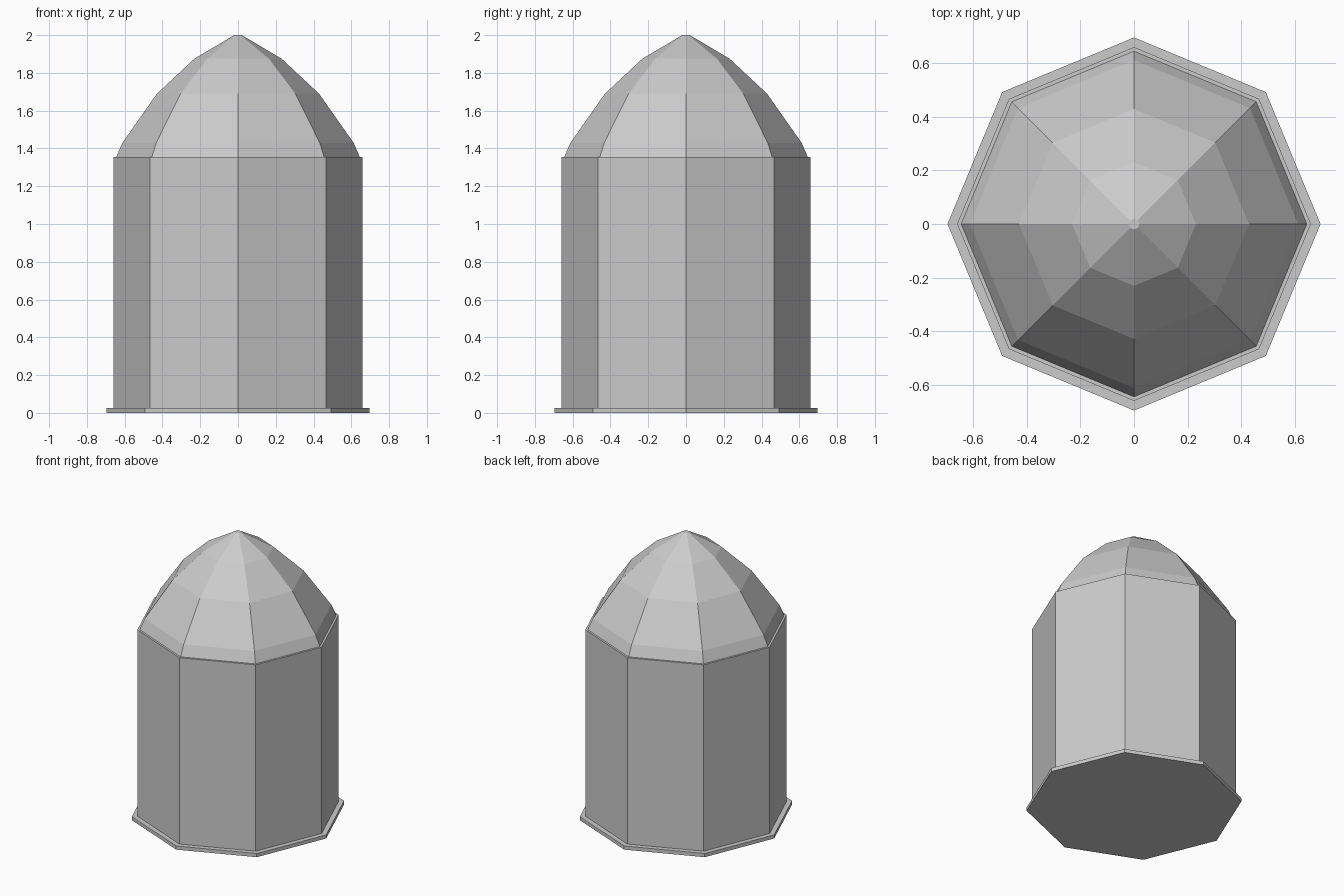
import bpy, bmesh
from math import cos, sin, pi

if "Cube" in bpy.data.objects:
    bpy.data.objects.remove(bpy.data.objects["Cube"])

SIDES = 8


def lathe(name, profile):
    """Closed, flat-faced eight-sided solid from (radius, z) points, bottom to top."""
    bm = bmesh.new()
    rings = [[bm.verts.new((r * cos(2 * pi * i / SIDES), r * sin(2 * pi * i / SIDES), z))
              for i in range(SIDES)] for r, z in profile]
    for low, high in zip(rings, rings[1:]):
        for i in range(SIDES):
            j = (i + 1) % SIDES
            bm.faces.new((low[i], low[j], high[j], high[i]))
    bm.faces.new(rings[0][::-1])
    bm.faces.new(rings[-1])
    mesh = bpy.data.meshes.new(name)
    bm.to_mesh(mesh)
    bm.free()
    obj = bpy.data.objects.new(name, mesh)
    bpy.context.collection.objects.link(obj)
    return obj


# Thin plinth under the walls
lathe("base_plate", [(0.696, 0), (0.696, 0.026)])

# Straight octagonal walls
lathe("tower_wall", [(0.66, 0.026), (0.66, 1.354)])

# Pointed dome, set slightly inside the wall edge
lathe("dome_roof", [(0.645, 1.354), (0.612, 1.43), (0.429, 1.69),
                    (0.231, 1.875), (0.02, 2.0)])
